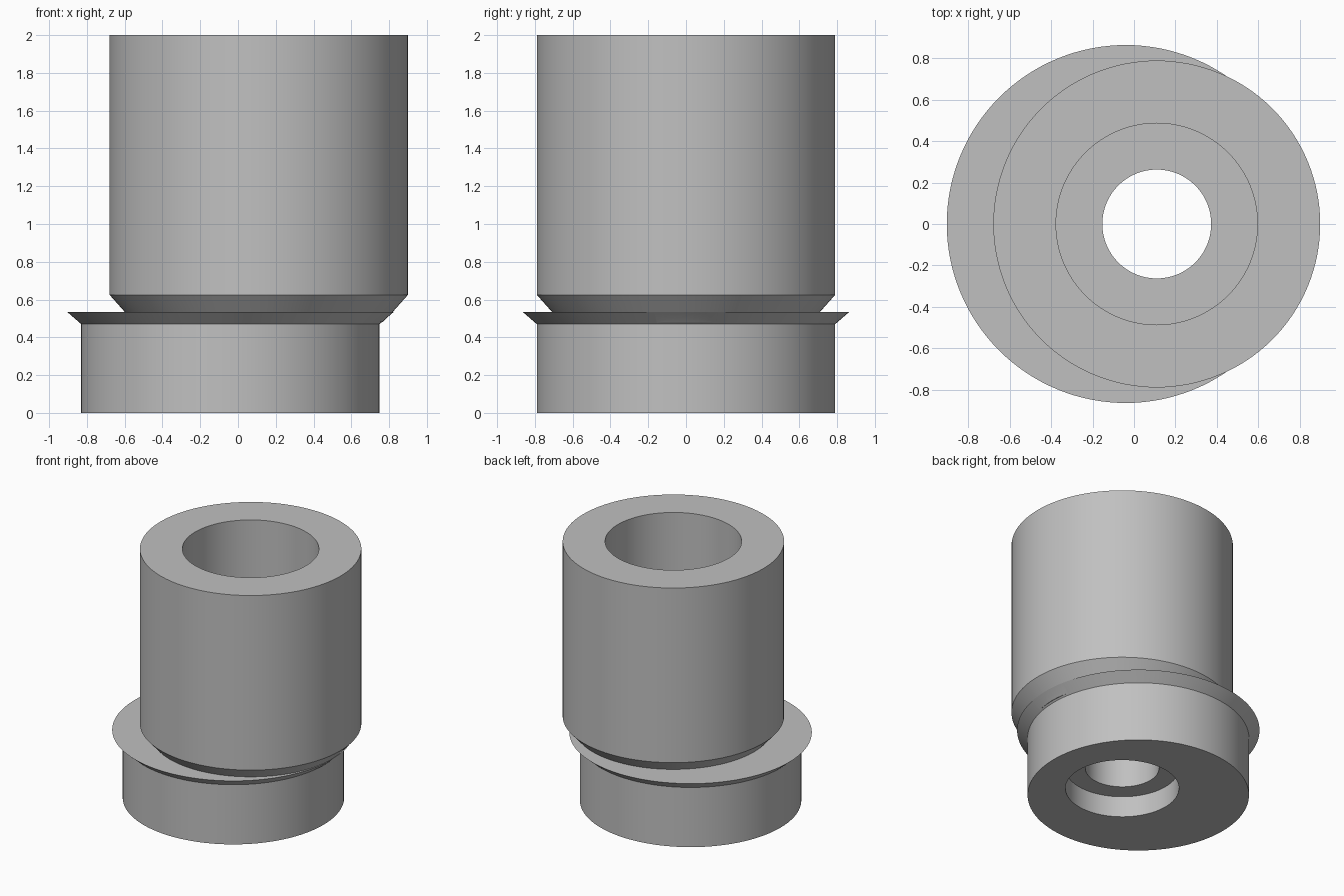
import bpy
import bmesh
import math
from mathutils import Matrix, Vector

cube = bpy.data.objects.get("Cube")
if cube:
    bpy.data.objects.remove(cube, do_unlink=True)

SEGMENTS = 128
LOWER_X = -0.04   # axis of the base
UPPER_X = 0.11    # axis of the sleeve and all bores

grey = bpy.data.materials.new("plain grey")
grey.use_nodes = True
colour = (0.53, 0.53, 0.53, 1)
grey.diffuse_color = colour
grey.node_tree.nodes["Principled BSDF"].inputs["Base Color"].default_value = colour


def turned(name, x, profile):
    """Closed solid turned around a vertical axis at x from (radius, z) points."""
    bm = bmesh.new()
    rings = []
    for radius, z in profile:
        place = Matrix.Translation(Vector((x, 0, z)))
        ring = bmesh.ops.create_circle(bm, segments=SEGMENTS, radius=radius, matrix=place)
        rings.append(ring["verts"])
    for low, high in zip(rings, rings[1:]):
        for i in range(SEGMENTS):
            j = (i + 1) % SEGMENTS
            bm.faces.new((low[i], low[j], high[j], high[i]))
    bm.faces.new(rings[0])
    bm.faces.new(rings[-1])
    bmesh.ops.recalc_face_normals(bm, faces=bm.faces)
    mesh = bpy.data.meshes.new(name)
    bm.to_mesh(mesh)
    bm.free()
    obj = bpy.data.objects.new(name, mesh)
    bpy.context.collection.objects.link(obj)
    mesh.materials.append(grey)
    return obj


def combine(target, tool, operation):
    """Apply a boolean and remove the tool."""
    mod = target.modifiers.new("cut", 'BOOLEAN')
    mod.object = tool
    mod.operation = operation
    mod.solver = 'EXACT'
    bpy.ops.object.select_all(action='DESELECT')
    target.select_set(True)
    bpy.context.view_layer.objects.active = target
    bpy.ops.object.modifier_apply(modifier=mod.name)
    bpy.data.objects.remove(tool, do_unlink=True)


# Base with flared collar
body = turned("eccentric_bushing", LOWER_X,
              [(0.79, 0), (0.79, 0.47), (0.865, 0.535)])

# Offset sleeve with chamfered lower edge
sleeve = turned("sleeve", UPPER_X,
                [(0.655, 0.48), (0.71, 0.535), (0.79, 0.625), (0.79, 2)])
combine(body, sleeve, 'UNION')

# Stepped bore: bottom recess, narrow passage, wide upper bore
bore = turned("bore_cutter", UPPER_X,
              [(0.405, -0.1), (0.405, 0.165), (0.263, 0.165),
               (0.263, 0.47), (0.487, 0.47), (0.487, 2.1)])
bore.hide_render = True
combine(body, bore, 'DIFFERENCE')

bpy.ops.object.shade_smooth_by_angle(angle=math.radians(25))
